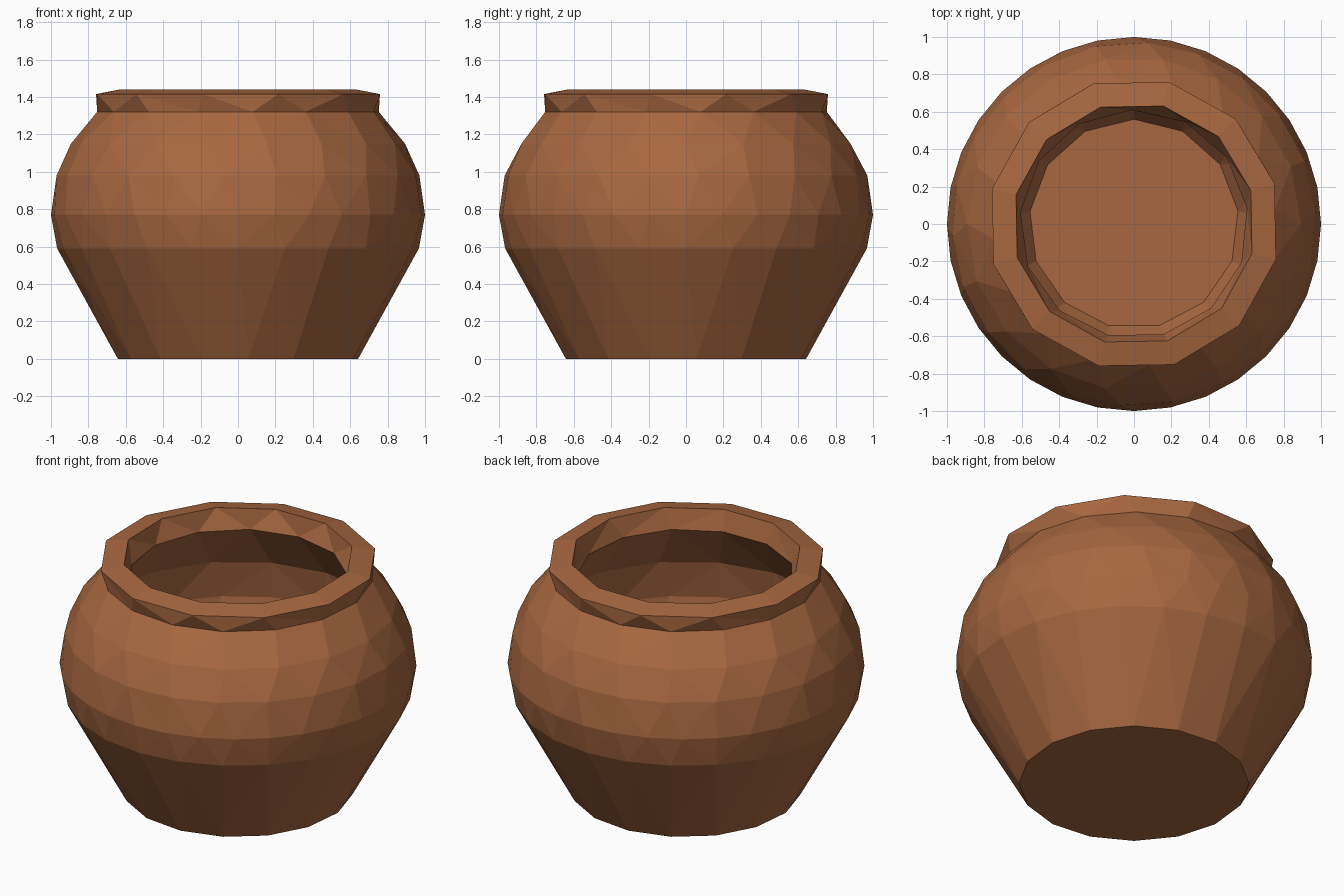
import bpy, bmesh
from math import pi, cos, sin, radians

if "Cube" in bpy.data.objects:
    bpy.data.objects.remove(bpy.data.objects["Cube"])

# terracotta material
clay = bpy.data.materials.new("terracotta_brown")
clay.diffuse_color = (0.39, 0.137, 0.052, 1)
clay.use_nodes = True
clay.node_tree.nodes["Principled BSDF"].inputs["Base Color"].default_value = clay.diffuse_color

# profile rings from outer base, over the rim, down to the inner floor:
# (height, radius, sides, start angle in degrees)
RINGS = [
    (0.00, 0.645, 16, 5),
    (0.59, 0.967, 24, 0),
    (0.77, 1.000, 32, 0),
    (0.98, 0.972, 22, 4),
    (1.15, 0.893, 18, 0),
    (1.32, 0.757, 16, 6),
    (1.415, 0.782, 12, 16),   # rim outer edge
    (1.44, 0.650, 12, 16),    # rim inner edge
    (1.32, 0.610, 13, 8),     # inner neck
    (1.00, 0.870, 16, 0),
    (0.77, 0.905, 20, 5),
    (0.57, 0.865, 16, 0),
    (0.08, 0.560, 13, 7),     # inner floor
]


def bridge(bm, a, b, ang_a, ang_b):
    """Join two closed rings of any vertex count with triangles, walking by angle."""
    na, nb = len(a), len(b)
    i = j = 0
    while i < na or j < nb:
        next_a = ang_a + (i + 1) * 2 * pi / na
        next_b = ang_b + (j + 1) * 2 * pi / nb
        if j >= nb or (i < na and next_a <= next_b):
            bm.faces.new((a[i % na], a[(i + 1) % na], b[j % nb]))
            i += 1
        else:
            bm.faces.new((a[i % na], b[(j + 1) % nb], b[j % nb]))
            j += 1


bm = bmesh.new()
loops = []
for z, r, n, deg in RINGS:
    start = radians(deg)
    loops.append(([bm.verts.new((r * cos(start + k * 2 * pi / n),
                                 r * sin(start + k * 2 * pi / n), z))
                   for k in range(n)], start))

# walls and rim
for (a, sa), (b, sb) in zip(loops, loops[1:]):
    bridge(bm, a, b, sa, sb)

# underside and inner floor
bm.faces.new(loops[0][0])
bm.faces.new(loops[-1][0])
bmesh.ops.recalc_face_normals(bm, faces=bm.faces[:])

mesh = bpy.data.meshes.new("clay_pot")
bm.to_mesh(mesh)
bm.free()
mesh.materials.append(clay)
bpy.context.collection.objects.link(bpy.data.objects.new("clay_pot", mesh))
